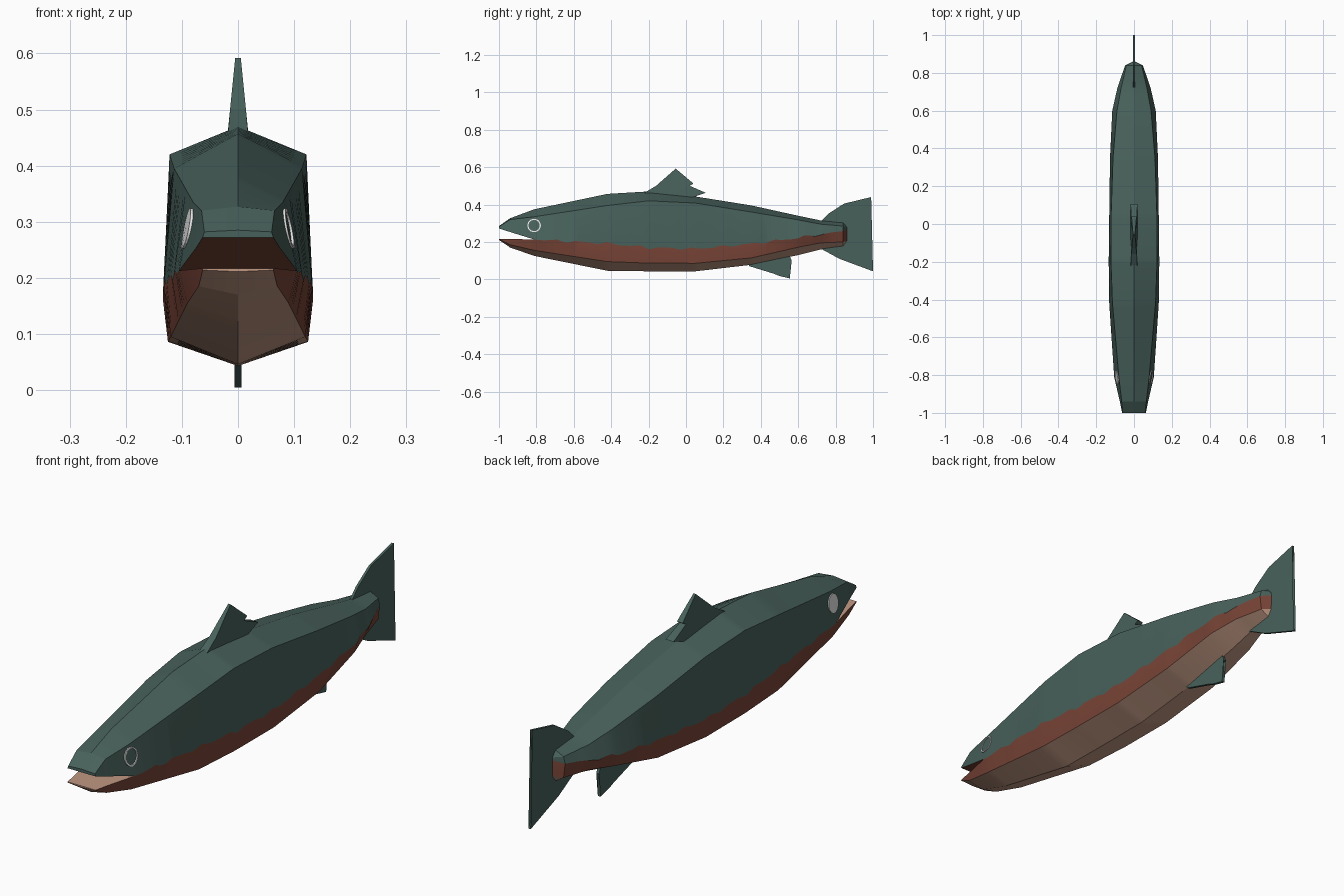
import bpy, bmesh, math

if "Cube" in bpy.data.objects:
    bpy.data.objects.remove(bpy.data.objects["Cube"])


def material(name, rgb):
    m = bpy.data.materials.new(name)
    m.diffuse_color = (*rgb, 1)
    m.use_nodes = True
    m.node_tree.nodes["Principled BSDF"].inputs["Base Color"].default_value = m.diffuse_color
    return m


GREEN = material("dark_green", (0.065, 0.12, 0.105))
RED = material("rust_red", (0.19, 0.058, 0.038))
TAN = material("belly_tan", (0.54, 0.32, 0.23))
WHITE = material("eye_white", (0.9, 0.9, 0.9))

# Body stations: y | z of ridge, shoulder, upper lip, lower lip, low edge, keel | half widths shoulder, mid, low
KEYS = [
    (-1.00, .285, .282, .272, .217, .214, .211, .060, .063, .063),
    (-0.94, .327, .320, .253, .216, .185, .170, .065, .075, .070),
    (-0.81, .375, .335, .213, .213, .155, .125, .080, .105, .090),
    (-0.42, .457, .395, .192, .192, .095, .046, .114, .131, .120),
    (-0.20, .470, .420, .170, .170, .087, .043, .122, .134, .125),
    (0.05, .443, .408, .163, .163, .086, .043, .121, .131, .125),
    (0.35, .395, .360, .190, .190, .115, .078, .111, .127, .119),
    (0.60, .340, .318, .222, .222, .172, .130, .090, .115, .100),
    (0.72, .315, .295, .240, .240, .195, .160, .068, .088, .072),
    (0.84, .305, .285, .258, .258, .200, .175, .040, .047, .040),
    (0.86, .285, .280, .268, .268, .205, .200, .004, .005, .004),
]
MOUTH = -0.81


def station(y):
    for a, b in zip(KEYS, KEYS[1:]):
        if y <= b[0]:
            t = (y - a[0]) / (b[0] - a[0])
            return [p + (q - p) * t for p, q in zip(a, b)][1:]
    return list(KEYS[-1][1:])


def finish(bm, name, mats, smooth=False):
    bmesh.ops.recalc_face_normals(bm, faces=bm.faces)
    me = bpy.data.meshes.new(name)
    bm.to_mesh(me)
    bm.free()
    for m in mats:
        me.materials.append(m)
    ob = bpy.data.objects.new(name, me)
    bpy.context.collection.objects.link(ob)
    if smooth:
        bpy.ops.object.select_all(action='DESELECT')
        ob.select_set(True)
        bpy.context.view_layer.objects.active = ob
        bpy.ops.object.shade_smooth_by_angle(angle=math.radians(15))
    return ob


# Body: green upper half and red/tan lower half, split open at the mouth
def make_body():
    ys = sorted({k[0] for k in KEYS} | {round(-0.78 + 0.03 * i, 3) for i in range(53)})
    bm = bmesh.new()
    # strip colours across each half, then the mouth lining colour
    colours = ([0, 0, 0, 0, 1], [1, 2, 2, 1, 2])
    for half in (0, 1):
        rings = []
        for y in ys:
            top, sh, um, lm, low, bot, xs, xm, xl = station(y)
            if MOUTH < y < 0.83:  # wavy colour border
                w = 0.005 * math.sin(y * 42) + 0.003 * math.sin(y * 71)
                um, lm = um + w, lm + w
            if half == 0:
                pts = [(-xm, um), (-xs, sh), (0, top), (xs, sh), (xm, um)]
            else:
                pts = [(-xm, lm), (-xl, low), (0, bot), (xl, low), (xm, lm)]
            rings.append([bm.verts.new((x, y, z)) for x, z in pts])
        for y, a, b in zip(ys, rings, rings[1:]):
            for i in range(5 if y < MOUTH - 0.001 else 4):
                j = (i + 1) % 5
                bm.faces.new((a[i], a[j], b[j], b[i])).material_index = colours[half][i]
        bm.faces.new(rings[0]).material_index = half * 2
        bm.faces.new(rings[-1]).material_index = half
    bmesh.ops.remove_doubles(bm, verts=bm.verts, dist=0.0005)
    finish(bm, "fish_body", (GREEN, RED, TAN), True)


# Fins: side profile (y, z) made into a thin plate, half thickness given by height
def make_fin(name, profile, thick):
    bm = bmesh.new()
    sides = [[bm.verts.new((s * thick(z), y, z)) for y, z in profile] for s in (1, -1)]
    for side in sides:
        bm.faces.new(side)
    n = len(profile)
    for i in range(n):
        j = (i + 1) % n
        bm.faces.new((sides[0][i], sides[0][j], sides[1][j], sides[1][i]))
    bmesh.ops.triangulate(bm, faces=[f for f in bm.faces if len(f.verts) > 4])
    finish(bm, name, (GREEN,))


# Eyes: thin plates lying on the sloping cheek
def make_eye(name, side, inner):
    def point(r, a, lift):
        y, z = -0.812 + r * math.cos(a), 0.288 + r * math.sin(a)
        s = station(y)
        t = (z - s[2]) / (s[1] - s[2])
        return (side * (s[7] + (s[6] - s[7]) * t + lift), y, z)
    bm = bmesh.new()
    n = 24
    loops = [[bm.verts.new(point(r, 2 * math.pi * i / n, h)) for i in range(n)]
             for r, h in ((0.036, -0.002), (0.036, 0.004), (inner, 0.004), (inner, -0.002))]
    for a, b in zip(loops, loops[1:]):
        for i in range(n):
            j = (i + 1) % n
            bm.faces.new((a[i], a[j], b[j], b[i]))
    finish(bm, name, (WHITE,))


make_body()
make_fin("dorsal_fin",
         [(-.235, .455), (-.16, .50), (-.055, .592), (.04, .512), (.02, .50),
          (.105, .463), (.04, .44), (-.1, .44)],
         lambda z: 0.005 + 0.013 * min(1, max(0, (0.592 - z) / 0.13)))
make_fin("tail_fin",
         [(.71, .30), (.76, .35), (.845, .405), (.99, .44), (.965, .25), (.98, .145), (.885, .152),
          (.978, .135), (.955, .12), (1.0, .043), (.82, .11), (.71, .17)],
         lambda z: 0.005)
make_fin("anal_fin",
         [(.325, .09), (.34, .07), (.47, .03), (.50, .018), (.555, .005), (.552, .082), (.51, .09),
          (.565, .10), (.555, .125), (.52, .16), (.42, .12)],
         lambda z: 0.006)
make_eye("right_eye_ring", 1, 0.030)
make_eye("left_eye", -1, 0.001)
